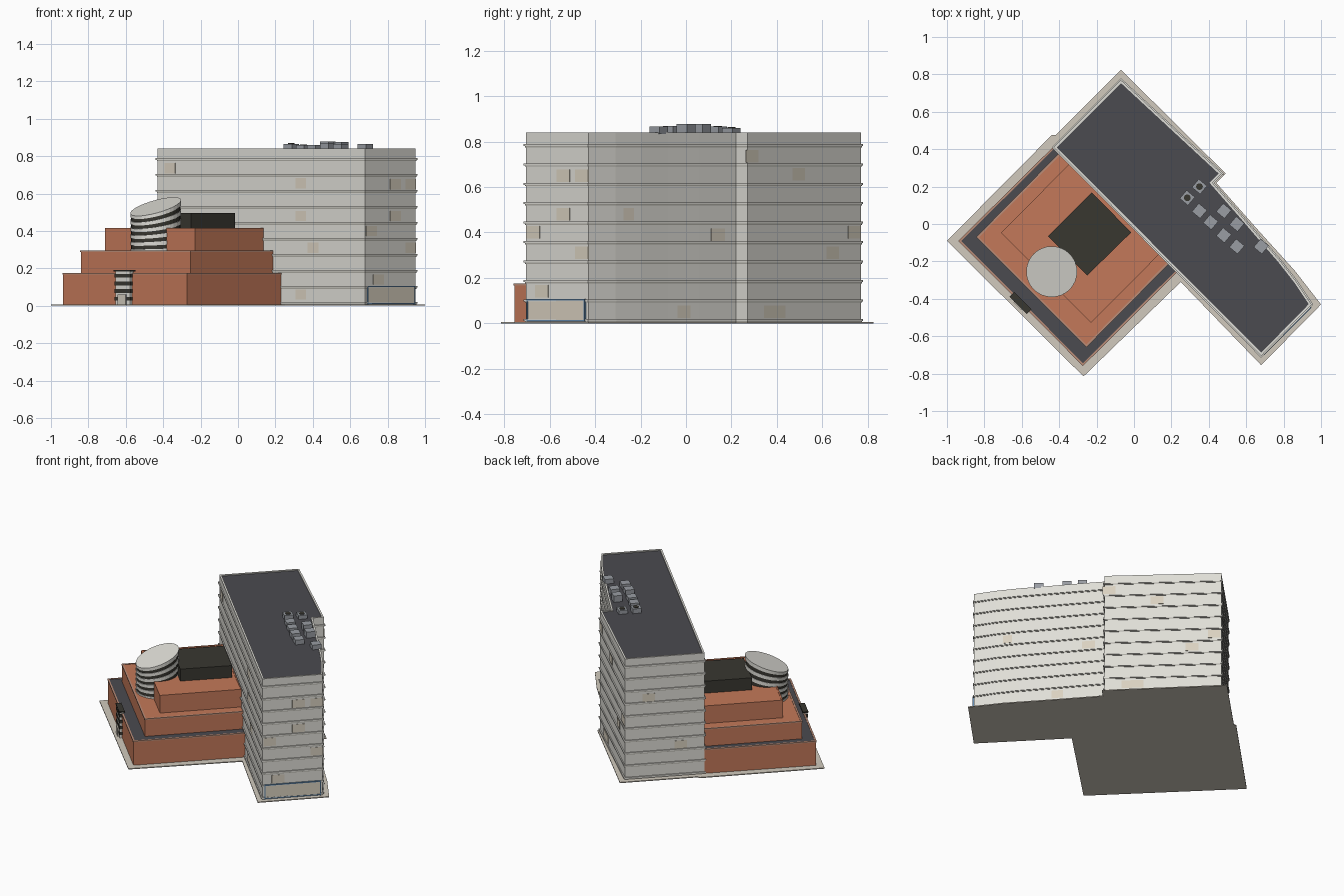
import bpy, bmesh, math
from mathutils import Vector, Matrix

if "Cube" in bpy.data.objects:
    bpy.data.objects.remove(bpy.data.objects["Cube"])


def material(name, r, g, b):
    m = bpy.data.materials.new(name)
    m.diffuse_color = (r, g, b, 1)
    m.use_nodes = True
    m.node_tree.nodes["Principled BSDF"].inputs["Base Color"].default_value = m.diffuse_color
    return m


STONE = material("pale_stone", .74, .73, .68)
LEDGE = material("ledge_grey", .42, .41, .37)
TAN = material("pavement", .64, .59, .51)
PATCH = material("lit_window", .70, .64, .53)
BRICK = material("brick", .55, .19, .10)
COPING = material("brick_coping", .50, .27, .19)
ROOF = material("dark_roof", .07, .07, .08)
BLACK = material("dark_glass", .04, .038, .03)
STEEL = material("machine_grey", .32, .34, .37)
BLUE = material("blue_frame", .12, .25, .42)


def build(name, bm, mat):
    bmesh.ops.recalc_face_normals(bm, faces=bm.faces)
    me = bpy.data.meshes.new(name)
    bm.to_mesh(me)
    bm.free()
    me.materials.append(mat)
    ob = bpy.data.objects.new(name, me)
    bpy.context.collection.objects.link(ob)
    return ob


def prism(name, pts, z0, z1, mat):
    """Vertical prism; z0 and z1 may be numbers or functions of (x, y)."""
    h = lambda z, p: z(*p) if callable(z) else z
    bm = bmesh.new()
    lo = [bm.verts.new((*p, h(z0, p))) for p in pts]
    hi = [bm.verts.new((*p, h(z1, p))) for p in pts]
    bm.faces.new(lo)
    bm.faces.new(hi)
    for i in range(len(pts)):
        j = (i + 1) % len(pts)
        bm.faces.new((lo[i], lo[j], hi[j], hi[i]))
    return build(name, bm, mat)


def offset(pts, d):
    """Grow a counter-clockwise outline outward by d with mitred corners."""
    out, n = [], len(pts)
    for i in range(n):
        a, b, c = (Vector(pts[k % n]) for k in (i - 1, i, i + 1))
        e, f = (b - a).normalized(), (c - b).normalized()
        n1, n2 = Vector((e.y, -e.x)), Vector((f.y, -f.x))
        out.append(tuple(b + (n1 + n2) * d / (1 + n1.dot(n2))))
    return out


def ring(name, pts, d_in, d_out, z0, z1, mat):
    bm = bmesh.new()
    loops = [[bm.verts.new((*p, z)) for p in offset(pts, d)]
             for d, z in ((d_in, z0), (d_out, z0), (d_out, z1), (d_in, z1))]
    n = len(pts)
    for k in range(4):
        a, b = loops[k], loops[(k + 1) % 4]
        for i in range(n):
            j = (i + 1) % n
            bm.faces.new((a[i], a[j], b[j], b[i]))
    return build(name, bm, mat)


def box(name, loc, size, mat, angle=45):
    bm = bmesh.new()
    bmesh.ops.create_cube(bm, size=1)
    bm.transform(Matrix.Translation(loc) @ Matrix.Rotation(math.radians(angle), 4, 'Z')
                 @ Matrix.Diagonal((*size, 1)))
    return build(name, bm, mat)


def circle(cx, cy, r, n=32):
    return [(cx + r * math.cos(2 * math.pi * i / n), cy + r * math.sin(2 * math.pi * i / n))
            for i in range(n)]


# pavement slab
prism("pavement", [(-1, -.09), (-.27, -.815), (.25, -.31), (.68, -.755), (1, -.43), (.86, -.25),
                   (.67, -.04), (.44, .22), (.49, .27), (-.07, .825), (-.42, .475), (-.44, .475)],
      0, .006, TAN)

# tower with gently bowed rear wall
tower = [(-.43, .41), (.68, -.705), (.95, -.43), (.87, -.31), (.78, -.195), (.68, -.08),
         (.56, .06), (.42, .22), (.47, .27), (-.07, .77)]
prism("tower_body", tower, .005, .828, STONE)
prism("tower_roof", offset(tower, -.012), .826, .834, ROOF)
ring("tower_parapet", tower, -.012, 0, .826, .84, STONE)
for i in range(10):
    z = .012 + i * .0855
    ring(f"floor_ledge_{i}", tower, -.004, .007, z - .001, z + .008, STONE)
    ring(f"window_slot_{i}", tower, -.004, .003, z - .007, z - .001, LEDGE)

# lit window patches: wall start corner index, fraction along the wall, heights
for wall, t, z in [(0, .06, .735), (0, .69, .655), (0, .69, .48), (0, .75, .31), (0, .69, .06),
                   (1, .12, .40), (1, .26, .14), (1, .60, .48), (1, .60, .65), (1, .90, .65),
                   (1, .90, .31), (8, .04, .735), (8, .2, .05), (8, .28, .05), (8, .45, .655),
                   (8, .75, .31), (8, .94, .40), (9, .3, .56), (9, .7, .22), (5, .5, .05),
                   (3, .5, .48), (6, .5, .39)]:
    a, b = Vector(tower[wall]), Vector(tower[(wall + 1) % len(tower)])
    p, d = a.lerp(b, t), b - a
    box("lit_window", (p.x, p.y, z), (min(.08, d.length * .4), .004, .055), PATCH,
        math.degrees(math.atan2(d.y, d.x)))

# glazed lobby on the tower's end wall
a, b = Vector(tower[1]), Vector(tower[2])
lobby_c, out = (a + b) / 2, Vector((.707, -.707)) * .004
c = lobby_c + out
box("lobby_glass", (c.x, c.y, .055), (.35, .006, .09), PATCH)
for z in (.012, .103):
    box("lobby_rail", (c.x, c.y, z), (.36, .012, .006), BLUE)
for s in (-1, 1):
    q = c + Vector((.707, .707)) * s * .177
    box("lobby_post", (q.x, q.y, .055), (.006, .012, .095), BLUE)

# stepped brick podium
tiers = [([(-.935, -.09), (-.273, -.755), (.235, -.25), (-.43, .41)], 0.005, .175, ROOF),
         ([(-.84, -.07), (-.255, -.655), (.19, -.205), (-.395, .38)], .16, .295, BRICK),
         ([(-.71, -.047), (-.23, -.527), (.14, -.155), (-.345, .32)], .28, .415, BRICK)]
for i, (pts, z0, z1, top) in enumerate(tiers):
    prism(f"podium_tier_{i}", pts, z0, z1 - .008, BRICK)
    prism(f"podium_roof_{i}", offset(pts, -.008), z1 - .01, z1 - .003, top)
    ring(f"podium_coping_{i}", pts, -.008, .003 if i < 2 else .001, z1 - .008, z1,
         COPING if i < 2 else BRICK)

# dark penthouse
prism("penthouse", [(-.46, -.065), (-.25, -.275), (-.015, -.045), (-.225, .168)], .41, .495, BLACK)

# striped drum with slanted top
CX, CY, BANDS = -.44, -.255, 11


def slanted(k):
    t = k / BANDS
    return lambda x, y: .285 + t * .245 + (.04 + .22 * t) * t ** .3 * ((x - CX) + (y - CY))


for k in range(BANDS):
    prism(f"drum_band_{k}", circle(CX, CY, .132 if k % 2 else .136),
          slanted(k), slanted(k + 1), BLACK if k % 2 else STONE)

# striped entrance bay with door
for k in range(9):
    w = .12 if k % 2 else .112
    box(f"entrance_band_{k}", (-.607, -.423, .0165 + k * .0205), (w, .032 if k % 2 else .026, .0205),
        STONE if k % 2 == 0 else BLACK, -45)
box("entrance_cap", (-.607, -.423, .188), (.13, .036, .008), BLACK, -45)
box("entrance_door", (-.617, -.433, .033), (.06, .016, .055), TAN, -45)

# rooftop machines; the first two carry round fans
units = [(.35, .20, .86), (.285, .14, .866), (.35, .07, .86), (.41, .01, .86), (.48, .07, .878),
         (.48, -.06, .868), (.55, 0, .876), (.55, -.12, .866), (.68, -.12, .866)]
for i, (x, y, top) in enumerate(units):
    box(f"roof_machine_{i}", (x, y, (top + .832) / 2), (.058, .058, top - .832), STEEL, 50)
    if i < 2:
        prism(f"roof_fan_{i}", circle(x, y, .018, 16), top - .005, top + .003, BLACK)
